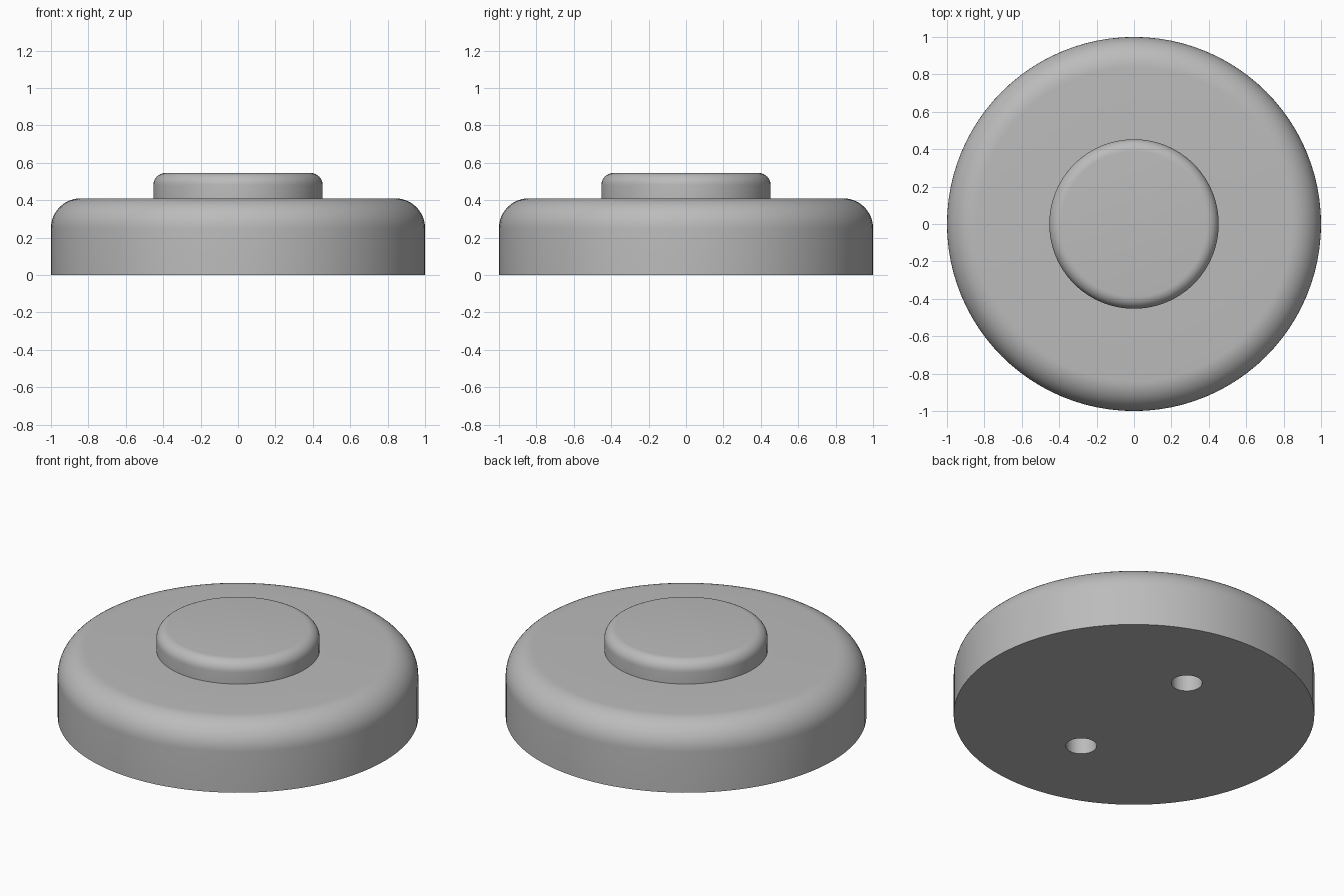
import bpy, bmesh, math

if "Cube" in bpy.data.objects:
    bpy.data.objects.remove(bpy.data.objects["Cube"])

SEGMENTS = 96
grey = bpy.data.materials.new("grey")
grey.diffuse_color = (0.5, 0.5, 0.5, 1)
grey.use_nodes = True
grey.node_tree.nodes["Principled BSDF"].inputs["Base Color"].default_value = grey.diffuse_color


def fillet(radius, height, r, steps):
    """Quarter-round profile from the side wall up to the flat top."""
    return [(radius - r + r * math.cos(a), height - r + r * math.sin(a))
            for a in (math.pi / 2 * i / steps for i in range(steps + 1))]


def lathe(name, profile):
    """Revolve an (r, z) profile around z."""
    bm = bmesh.new()
    verts = [bm.verts.new((r, 0, z)) for r, z in profile]
    edges = [bm.edges.new(pair) for pair in zip(verts, verts[1:])]
    bmesh.ops.spin(bm, geom=verts + edges, axis=(0, 0, 1), cent=(0, 0, 0),
                   angle=2 * math.pi, steps=SEGMENTS, use_duplicate=False)
    bmesh.ops.remove_doubles(bm, verts=bm.verts, dist=1e-5)
    bmesh.ops.recalc_face_normals(bm, faces=bm.faces)
    mesh = bpy.data.meshes.new(name)
    bm.to_mesh(mesh)
    bm.free()
    obj = bpy.data.objects.new(name, mesh)
    bpy.context.collection.objects.link(obj)
    mesh.materials.append(grey)
    return obj


# Round base with a raised button, both with rounded upper rims
profile = ([(0, 0), (1, 0)] + fillet(1, 0.41, 0.16, 12)
           + [(0.453, 0.41)] + fillet(0.453, 0.545, 0.065, 8) + [(0, 0.545)])
body = lathe("round_base_with_button", profile)
bpy.context.view_layer.objects.active = body
body.select_set(True)

# Two blind screw holes in the underside
HOLE_RADIUS, HOLE_DEPTH = 0.086, 0.25
for y in (-0.455, 0.455):
    bpy.ops.mesh.primitive_cylinder_add(vertices=48, radius=HOLE_RADIUS,
                                        depth=2 * HOLE_DEPTH, location=(0, y, 0))
    cutter = bpy.context.object
    cutter.name = "screw_hole_cutter"
    cutter.hide_render = True
    cutter.data.materials.append(grey)
    bpy.context.view_layer.objects.active = body
    mod = body.modifiers.new("screw_hole", 'BOOLEAN')
    mod.operation = 'DIFFERENCE'
    mod.solver = 'EXACT'
    mod.object = cutter
    bpy.ops.object.modifier_apply(modifier=mod.name)
    bpy.data.objects.remove(cutter, do_unlink=True)

# Smooth walls, crisp edges
bpy.ops.object.select_all(action='DESELECT')
body.select_set(True)
bpy.context.view_layer.objects.active = body
bpy.ops.object.shade_smooth_by_angle(angle=math.radians(30))
